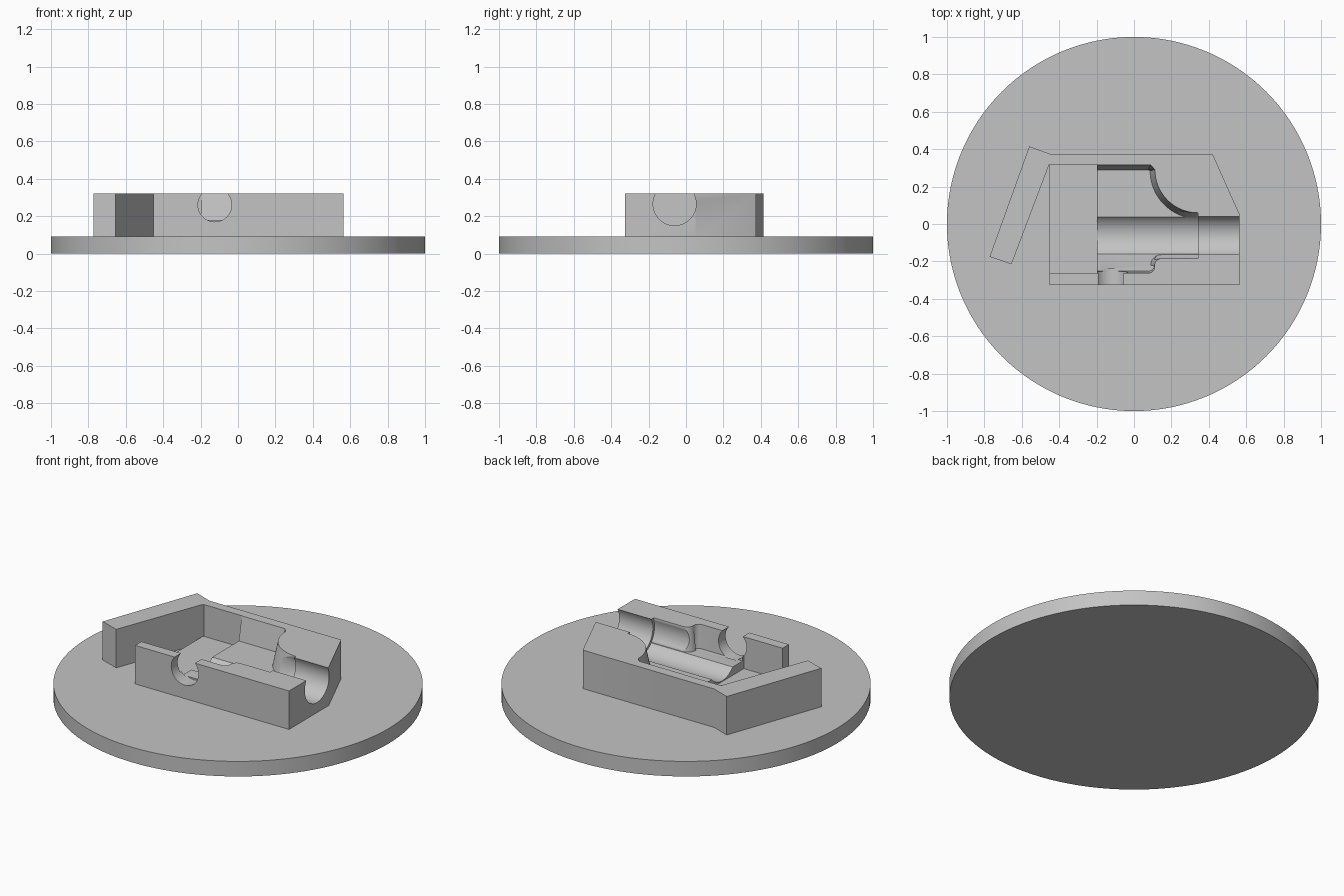
import bpy, bmesh, math
from mathutils import Matrix

if "Cube" in bpy.data.objects:
    bpy.data.objects.remove(bpy.data.objects["Cube"])

grey = bpy.data.materials.new("plain_grey")
grey.diffuse_color = (0.55, 0.55, 0.55, 1)
grey.use_nodes = True
grey.node_tree.nodes["Principled BSDF"].inputs["Base Color"].default_value = grey.diffuse_color


def finish(name, bm):
    bmesh.ops.recalc_face_normals(bm, faces=bm.faces[:])
    mesh = bpy.data.meshes.new(name)
    bm.to_mesh(mesh)
    bm.free()
    mesh.materials.append(grey)
    ob = bpy.data.objects.new(name, mesh)
    bpy.context.collection.objects.link(ob)
    return ob


def loft(name, layers):
    """Solid through outlines with equal point counts: [(points, z), ...]."""
    bm = bmesh.new()
    rings = [[bm.verts.new((x, y, z)) for x, y in pts] for pts, z in layers]
    bm.faces.new(rings[0])
    bm.faces.new(rings[-1])
    for a, b in zip(rings, rings[1:]):
        for i in range(len(a)):
            j = (i + 1) % len(a)
            bm.faces.new((a[i], a[j], b[j], b[i]))
    return finish(name, bm)


def cylinder(name, r, length, centre, axis="Z", sides=64):
    rot = {"X": Matrix.Rotation(math.pi / 2, 4, "Y"),
           "Y": Matrix.Rotation(math.pi / 2, 4, "X"), "Z": Matrix()}[axis]
    bm = bmesh.new()
    bmesh.ops.create_cone(bm, cap_ends=True, segments=sides, radius1=r, radius2=r,
                          depth=length, matrix=Matrix.Translation(centre) @ rot)
    return finish(name, bm)


def arc(cx, cy, r, a0, a1, n):
    return [(cx + r * math.cos(math.radians(a0 + (a1 - a0) * i / n)),
             cy + r * math.sin(math.radians(a0 + (a1 - a0) * i / n))) for i in range(n + 1)]


def smooth(ob):
    bpy.ops.object.select_all(action="DESELECT")
    ob.select_set(True)
    bpy.context.view_layer.objects.active = ob
    bpy.ops.object.shade_smooth_by_angle(angle=math.radians(30))


# Round base plate
base = cylinder("base_plate", 1.0, 0.09, (0, 0, 0.045), sides=128)
smooth(base)

# Housing block with the slanted arm on its left
outline = [(-0.45, 0.375), (0.42, 0.375), (0.565, 0.05), (0.565, -0.325), (-0.453, -0.325),
           (-0.453, 0.32), (-0.655, -0.215), (-0.772, -0.175), (-0.56, 0.415)]
# split the slit-like corner so the arm and block stay one clean outline
outline[5] = (-0.453, 0.319)
block = loft("housing_block", [(outline, 0.085), (outline, 0.32)])

# Low room on the left of the housing
room_pts = [(-0.449, 0.318), (-0.48, 0.232), (-0.48, -0.265), (-0.197, -0.265), (-0.197, 0.318)]
room = loft("room_cutter", [(room_pts, 0.13), (room_pts, 0.45)])


# Pocket with flared walls and rounded inside corners
def pocket_outline(inset):
    top, low = 0.316 - inset, -0.263 + inset * 0.4
    return ([(-0.25, low)]
            + arc(0.075, -0.228 + inset * 0.4, 0.035, -90, 0, 6)
            + arc(0.145, -0.22, 0.035 + inset * 0.8, 180, 90, 6)
            + [(0.342, -0.185 + inset * 0.8)]
            + arc(0.342, 0.29 - inset * 0.2, 0.23 + inset, 270, 180, 20)
            + [(0.09 - inset * 0.6, top), (-0.25, top)])


pocket = loft("pocket_cutter", [(pocket_outline(0.026), 0.18),
                                (pocket_outline(0), 0.32), (pocket_outline(0), 0.45)])

# Wide bore, right-hand outlet and front outlet
bore = cylinder("bore_cutter", 0.13, 0.61, (0.037, -0.061, 0.265), "X")
outlet = cylinder("outlet_cutter", 0.115, 0.5, (0.53, -0.061, 0.265), "X")
front = cylinder("front_outlet_cutter", 0.09, 0.2, (-0.124, -0.34, 0.26), "Y")

bpy.context.view_layer.objects.active = block
for cutter in (room, pocket, bore, outlet, front):
    cutter.hide_render = True
    mod = block.modifiers.new(cutter.name, "BOOLEAN")
    mod.operation = "DIFFERENCE"
    mod.solver = "EXACT"
    mod.object = cutter
    bpy.ops.object.modifier_apply(modifier=mod.name)
    bpy.data.objects.remove(cutter)
smooth(block)
